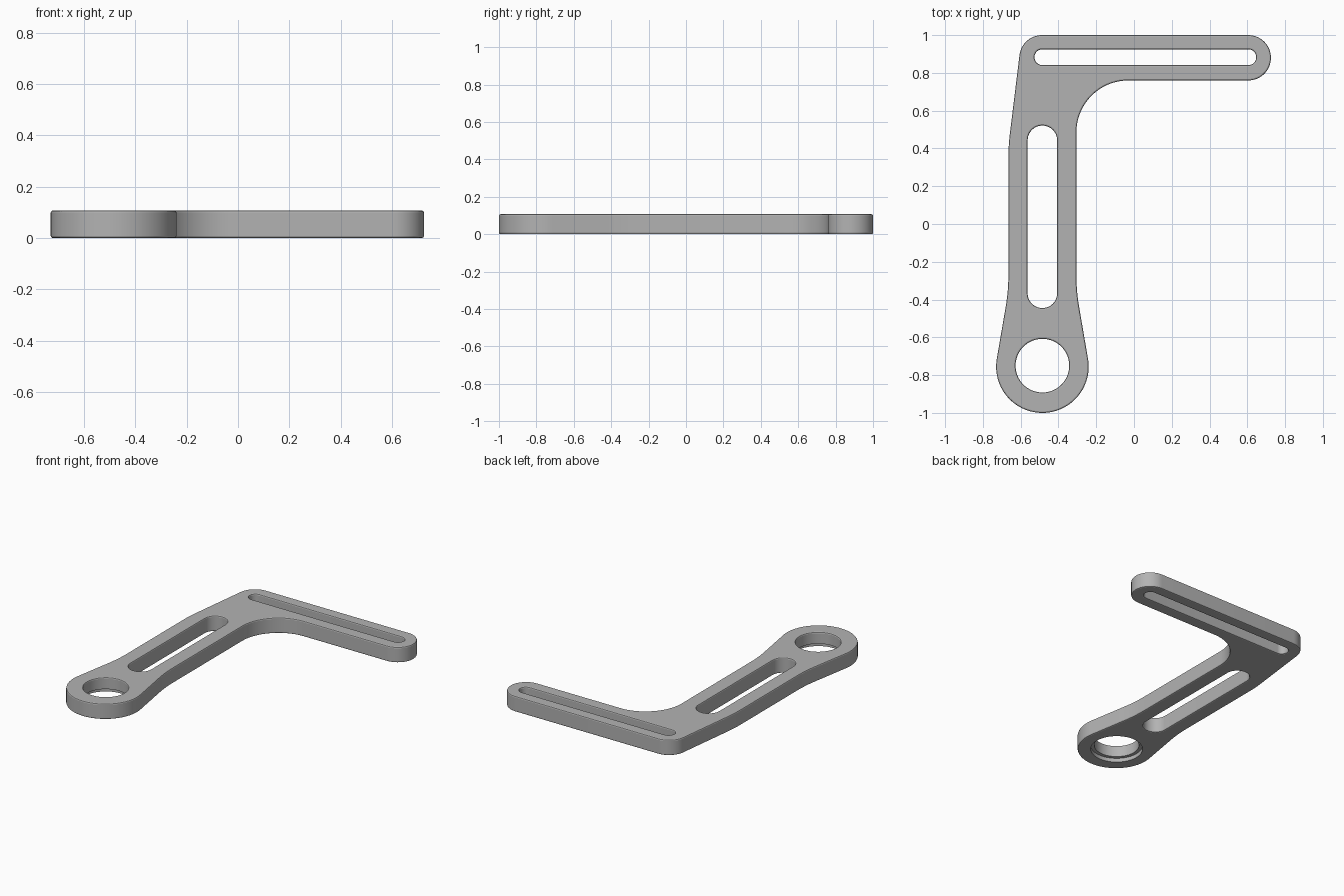
import bpy
import bmesh
from math import cos, sin, radians
from mathutils import Vector

cube = bpy.data.objects.get("Cube")
if cube:
    bpy.data.objects.remove(cube, do_unlink=True)

HEIGHT = 0.107
EDGE = 0.008      # rounding of the rims
ARM_X = -0.485    # centre line of the long arm
BAR_Y = 0.88      # centre line of the short arm
BOSS_Y = -0.755


def arc(x, y, r, start, end, steps):
    angles = [radians(start + (end - start) * i / steps) for i in range(steps + 1)]
    return [Vector((x + r * cos(a), y + r * sin(a))) for a in angles]


def inset(loop, d):
    """Move a closed loop to its left, into the material."""
    result = []
    for i, p in enumerate(loop):
        a = (p - loop[i - 1]).normalized()
        b = (loop[(i + 1) % len(loop)] - p).normalized()
        n = Vector((-a.y - b.y, a.x + b.x)).normalized()
        result.append(p + n * (d / n.dot(Vector((-a.y, a.x)))))
    return result


# Outline, counter-clockwise from the boss
outline = (
    arc(ARM_X, BOSS_Y, 0.245, 170, 370, 56)       # round boss
    + arc(0.695, -0.27, 1.0, 190, 180, 6)         # right flare
    + arc(-0.03, 0.485, 0.275, 180, 90, 24)       # inner corner
    + arc(0.605, BAR_Y, 0.12, -90, 90, 32)        # tip of short arm
    + arc(-0.487, BAR_Y, 0.12, 90, 173, 16)       # outer corner
    + arc(0.335, 0.353, 1.0, 173, 180, 5)         # upper left bend
    + arc(-1.665, -0.27, 1.0, 0, -10, 6)          # left flare
)

# Openings, clockwise
long_slot = arc(ARM_X, 0.443, 0.078, 180, 0, 24) + arc(ARM_X, -0.367, 0.078, 0, -180, 24)
thin_slot = arc(0.605, 0.883, 0.042, 90, -90, 16) + arc(-0.485, 0.883, 0.042, 270, 90, 16)
boss_hole = arc(ARM_X, -0.75, 0.142, 360, 0, 64)[:-1]

# Wall sections as (inset, height)
top_rim = [(0, HEIGHT - EDGE), (EDGE * 0.29, HEIGHT - EDGE * 0.29), (EDGE, HEIGHT)]
bottom_rim = [(d, HEIGHT - z) for d, z in reversed(top_rim)]
counterbore = [(0.023, 0), (0.023, 0.027), (0, 0.027)]

bm = bmesh.new()
caps = ([], [])


def add_wall(loop, section):
    rings = [[bm.verts.new((p.x, p.y, z)) for p in inset(loop, d)] for d, z in section]
    n = len(loop)
    for low, high in zip(rings, rings[1:]):
        for i in range(n):
            j = (i + 1) % n
            bm.faces.new((low[i], low[j], high[j], high[i]))
    for cap, ring in zip(caps, (rings[0], rings[-1])):
        cap.extend(bm.edges.get((ring[i - 1], ring[i])) for i in range(n))


for loop in (outline, long_slot, thin_slot):
    add_wall(loop, bottom_rim + top_rim)
add_wall(boss_hole, counterbore + top_rim)

# Flat top and bottom
for cap, direction in zip(caps, (-1, 1)):
    bmesh.ops.triangle_fill(bm, edges=cap, use_beauty=True, normal=(0, 0, direction))
bmesh.ops.recalc_face_normals(bm, faces=bm.faces[:])

mesh = bpy.data.meshes.new("slotted_bracket")
bm.to_mesh(mesh)
bm.free()
bracket = bpy.data.objects.new("slotted_bracket", mesh)
bpy.context.collection.objects.link(bracket)

# Grey metal
colour = (0.45, 0.45, 0.45, 1)
grey = bpy.data.materials.new("plain_grey")
grey.use_nodes = True
grey.diffuse_color = colour
grey.node_tree.nodes["Principled BSDF"].inputs["Base Color"].default_value = colour
mesh.materials.append(grey)

# Smooth curved walls, crisp rims
bpy.ops.object.select_all(action="DESELECT")
bracket.select_set(True)
bpy.context.view_layer.objects.active = bracket
bpy.ops.object.shade_smooth_by_angle(angle=radians(20))
